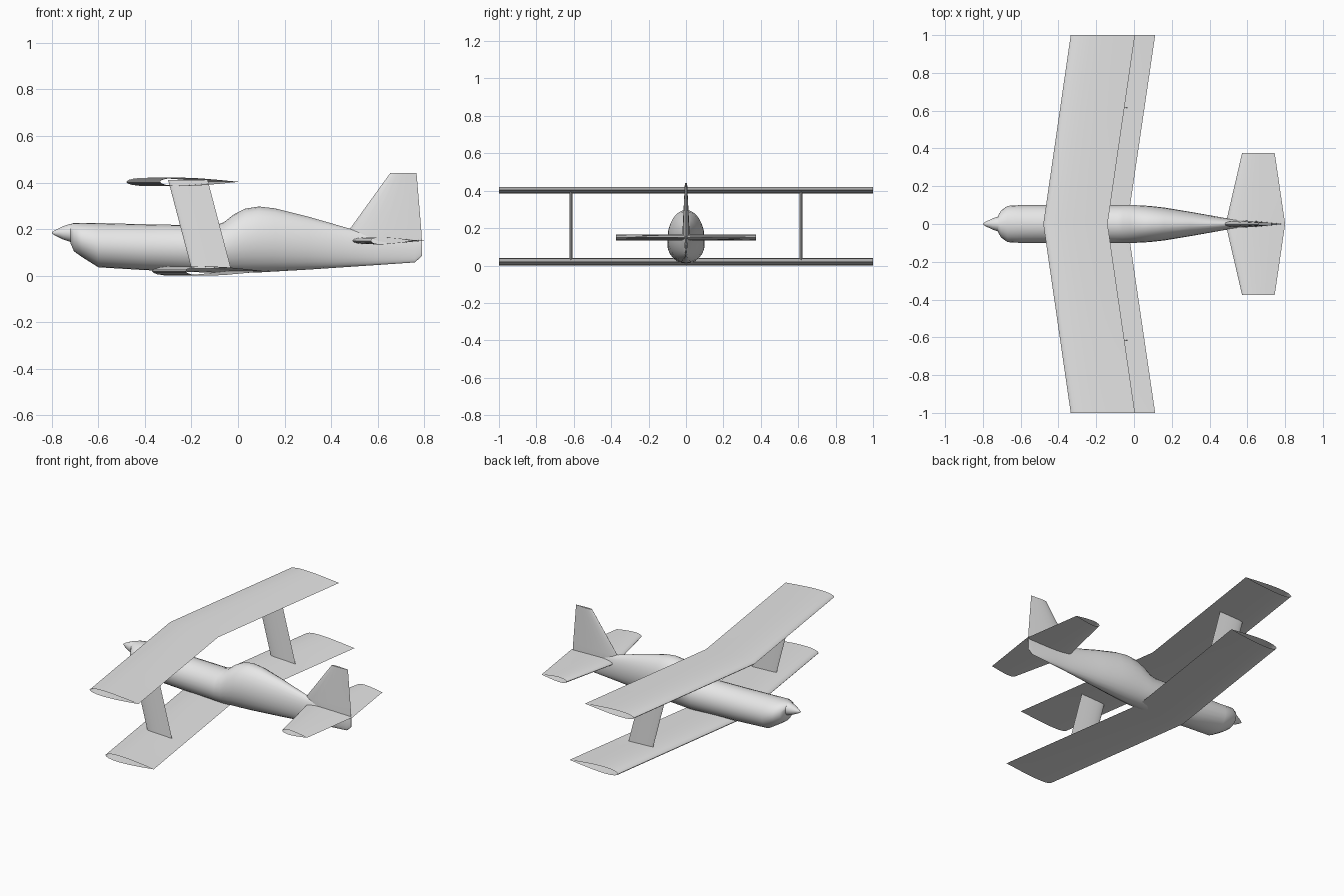
import bpy, bmesh, math
from mathutils import Vector

cube = bpy.data.objects.get("Cube")
if cube:
    bpy.data.objects.remove(cube, do_unlink=True)

# One plain grey finish
GREY = (0.8, 0.8, 0.8, 1)
paint = bpy.data.materials.new("plain_grey")
paint.use_nodes = True
paint.diffuse_color = GREY
for node in paint.node_tree.nodes:
    if node.type == 'BSDF_PRINCIPLED':
        node.inputs["Base Color"].default_value = GREY


def loft(name, rings, capped=True, angle=35):
    """Skin a list of equal-length closed rings."""
    bm = bmesh.new()
    loops = [[bm.verts.new(p) for p in ring] for ring in rings]
    n = len(loops[0])
    for a, b in zip(loops, loops[1:]):
        for i in range(n):
            j = (i + 1) % n
            bm.faces.new((a[i], a[j], b[j], b[i]))
    if capped:
        bm.faces.new(loops[0])
        bm.faces.new(loops[-1])
    bmesh.ops.recalc_face_normals(bm, faces=bm.faces)
    mesh = bpy.data.meshes.new(name)
    bm.to_mesh(mesh)
    bm.free()
    mesh.materials.append(paint)
    obj = bpy.data.objects.new(name, mesh)
    bpy.context.collection.objects.link(obj)
    bpy.ops.object.select_all(action='DESELECT')
    obj.select_set(True)
    bpy.context.view_layer.objects.active = obj
    bpy.ops.object.shade_smooth_by_angle(angle=math.radians(angle))
    return obj


def ellipse(x, bottom, top, half_width, sides=24):
    mid, half = (top + bottom) / 2, (top - bottom) / 2
    return [Vector((x, half_width * math.sin(t), mid + half * math.cos(t)))
            for t in (2 * math.pi * i / sides for i in range(sides))]


# Chord fraction and thickness fraction of one side of the airfoil
HALF_FOIL = [(0, 0), (0.02, 0.4), (0.07, 0.7), (0.16, 0.93), (0.3, 1),
             (0.5, 0.85), (0.75, 0.46), (1, 0)]
FOIL = HALF_FOIL + [(c, -t) for c, t in HALF_FOIL[-2:0:-1]]


def flat_foil(front, back, y, z, half):
    return [Vector((front + c * (back - front), y, z + t * half)) for c, t in FOIL]


def upright_foil(front, back, y, z, half):
    return [Vector((front + c * (back - front), y + t * half, z)) for c, t in FOIL]


def wing(name, root, tip, span, z, half):
    """Swept hollow wing, mirrored about the centre line, open at the tips."""
    loft(name, [flat_foil(*tip, -span, z, half),
                flat_foil(*root, 0, z, half),
                flat_foil(*tip, span, z, half)], capped=False)


# Fuselage: x, bottom, top, half width
body = [
    (-0.72, 0.14, 0.222, 0.042), (-0.705, 0.105, 0.226, 0.07),
    (-0.67, 0.08, 0.227, 0.096), (-0.6, 0.036, 0.226, 0.1),
    (-0.4, 0.024, 0.221, 0.1), (-0.1, 0.012, 0.215, 0.1),
    (-0.06, 0.011, 0.23, 0.1), (-0.02, 0.011, 0.262, 0.1),
    (0.03, 0.012, 0.288, 0.099), (0.09, 0.014, 0.297, 0.095),
    (0.16, 0.018, 0.289, 0.087), (0.3, 0.026, 0.254, 0.064),
    (0.48, 0.038, 0.202, 0.032), (0.6, 0.046, 0.185, 0.02),
    (0.76, 0.057, 0.158, 0.007), (0.79, 0.085, 0.15, 0.003),
]
loft("fuselage", [ellipse(*s) for s in body])

# Propeller spinner: x and radius
cone = [(-0.8, 0.002), (-0.785, 0.012), (-0.75, 0.029), (-0.72, 0.039), (-0.7, 0.039)]
loft("spinner", [ellipse(x, 0.184 - r, 0.184 + r, r) for x, r in cone])

# Wings and tailplane
wing("upper_wing", (-0.48, -0.14), (-0.335, 0.005), 1, 0.403, 0.018)
wing("lower_wing", (-0.37, -0.035), (-0.225, 0.112), 1, 0.02, 0.02)
wing("tailplane", (0.485, 0.8), (0.572, 0.745), 0.375, 0.15, 0.015)

# Fin: front, back, y, z, half thickness
fin = [(0.56, 0.785, 0, 0.08, 0.012), (0.5, 0.79, 0, 0.15, 0.018),
       (0.48, 0.787, 0, 0.2, 0.018), (0.655, 0.767, 0, 0.442, 0.006)]
loft("tail_fin", [upright_foil(*s) for s in fin])

# Slanted struts between the wings
for side, y in (("left", -0.615), ("right", 0.615)):
    loft(side + "_strut", [upright_foil(-0.2, -0.03, y, 0.03, 0.008),
                           upright_foil(-0.3, -0.13, y, 0.41, 0.008)])
